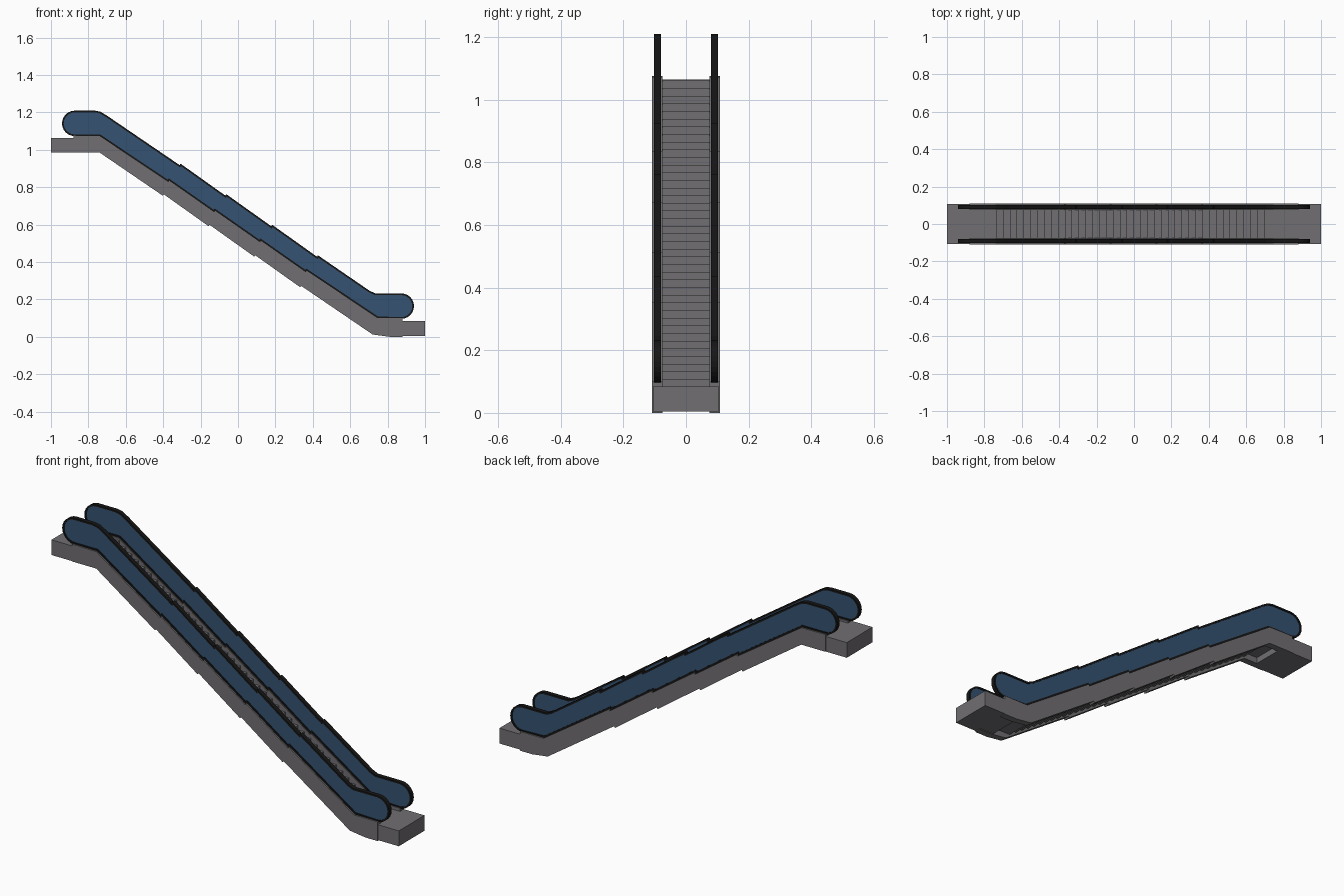
import bpy, bmesh, math
from mathutils import Vector

if "Cube" in bpy.data.objects:
    bpy.data.objects.remove(bpy.data.objects["Cube"])


def material(name, rgb):
    m = bpy.data.materials.new(name)
    m.diffuse_color = (*rgb, 1)
    m.use_nodes = True
    m.node_tree.nodes["Principled BSDF"].inputs["Base Color"].default_value = m.diffuse_color
    return m


GREY = material("grey metal", (0.165, 0.158, 0.168))
BLUE = material("blue glass", (0.036, 0.085, 0.165))
BLACK = material("black rubber", (0.008, 0.008, 0.008))


def finish(bm, name, mat):
    bmesh.ops.recalc_face_normals(bm, faces=bm.faces)
    me = bpy.data.meshes.new(name)
    bm.to_mesh(me)
    bm.free()
    me.materials.append(mat)
    ob = bpy.data.objects.new(name, me)
    bpy.context.collection.objects.link(ob)


def ring(bm, pts, y):
    return [bm.verts.new((p[0], y, p[1])) for p in pts]


def bridge(bm, a, b):
    for i in range(len(a)):
        j = (i + 1) % len(a)
        bm.faces.new((a[i], a[j], b[j], b[i]))


def prism(name, pts, y0, y1, mat):
    """Extrude an x-z outline from y0 to y1."""
    bm = bmesh.new()
    a, b = ring(bm, pts, y0), ring(bm, pts, y1)
    bm.faces.new(a)
    bm.faces.new(b)
    bridge(bm, a, b)
    finish(bm, name, mat)


def frame(name, outer, inner, y0, y1, mat):
    """Closed band between two matching outlines."""
    bm = bmesh.new()
    o0, o1 = ring(bm, outer, y0), ring(bm, outer, y1)
    i0, i1 = ring(bm, inner, y0), ring(bm, inner, y1)
    for a, b in ((o0, o1), (o1, i1), (i1, i0), (i0, o0)):
        bridge(bm, a, b)
    finish(bm, name, mat)


def saw(a, b, x0, jog=0.009):
    """Sloping edge from a to b with small steps where the panels join."""
    a, b = Vector(a), Vector(b)
    d = (b - a).normalized()
    n = Vector((-d.y, d.x))
    pts = [a]
    for k in range(4):
        p = a.lerp(b, (x0 + 0.245 * k - a.x) / (b.x - a.x))
        pts += [p - n * jog / 2, p + n * jog / 2]
    return pts + [b]


def arc(cx, cz, r, a0, a1, n=12):
    return [Vector((cx + r * math.cos(math.radians(a0 + (a1 - a0) * i / n)),
                    cz + r * math.sin(math.radians(a0 + (a1 - a0) * i / n))))
            for i in range(n + 1)]


def inset(pts, d):
    """Mitred inward offset of a clockwise outline."""
    out = []
    for i, p in enumerate(pts):
        e1 = (p - pts[i - 1]).normalized()
        e2 = (pts[(i + 1) % len(pts)] - p).normalized()
        n1, n2 = Vector((e1.y, -e1.x)), Vector((e2.y, -e2.x))
        out.append(p + (n1 + n2) * (d / (1 + n1.dot(n2))))
    return out


# balustrade outline: rounded ends, sloping middle
lower_edge = saw((-0.74, 1.073), (0.745, 0.1), -0.37)
outline = arc(-0.873, 1.141, 0.068, 270, 90)
outline += [Vector((-0.765, 1.209)), Vector((-0.735, 1.203))]
outline += saw((-0.70, 1.182), (0.705, 0.245), -0.31)
outline += [Vector((0.735, 0.232))]
outline += arc(0.873, 0.164, 0.068, 90, -90)
outline += lower_edge[::-1]
pane = inset(outline, 0.009)

# truss side outline
side = [(-0.88, 1.075)] + lower_edge + [(0.88, 0.1), (0.88, 0.0), (0.81, 0.0)]
side += saw((-0.74, 0.985), (0.72, 0.012), -0.40)[::-1] + [(-0.88, 0.985)]

for label, s in (("front", -1), ("back", 1)):
    prism(label + "_truss_side", side, s * 0.075, s * 0.109, GREY)
    prism(label + "_glass_panel", pane, s * 0.084, s * 0.098, BLUE)
    frame(label + "_handrail", outline, pane, s * 0.08, s * 0.102, BLACK)

# landings
for label, x0, x1, z0, z1 in (("upper", -1, -0.815, 0.985, 1.064),
                              ("lower", 0.80, 1, 0.004, 0.084)):
    prism(label + "_landing", [(x0, z0), (x1, z0), (x1, z1), (x0, z1)],
          -0.106, 0.106, GREY)

# staircase: stepped top and stepped underside
N = 40
dx, dz = 1.47 / N, 0.978 / N
top = [(-0.83, 1.061)]
for i in range(N):
    x, z = -0.735 + dx * i, 1.061 - dz * i
    top += [(x, z), (x, z - dz)]
top.append((0.82, 1.061 - dz * N))
under = [(x, z - 0.045) for x, z in reversed(top)]
prism("steps", top + under, -0.076, 0.076, GREY)
